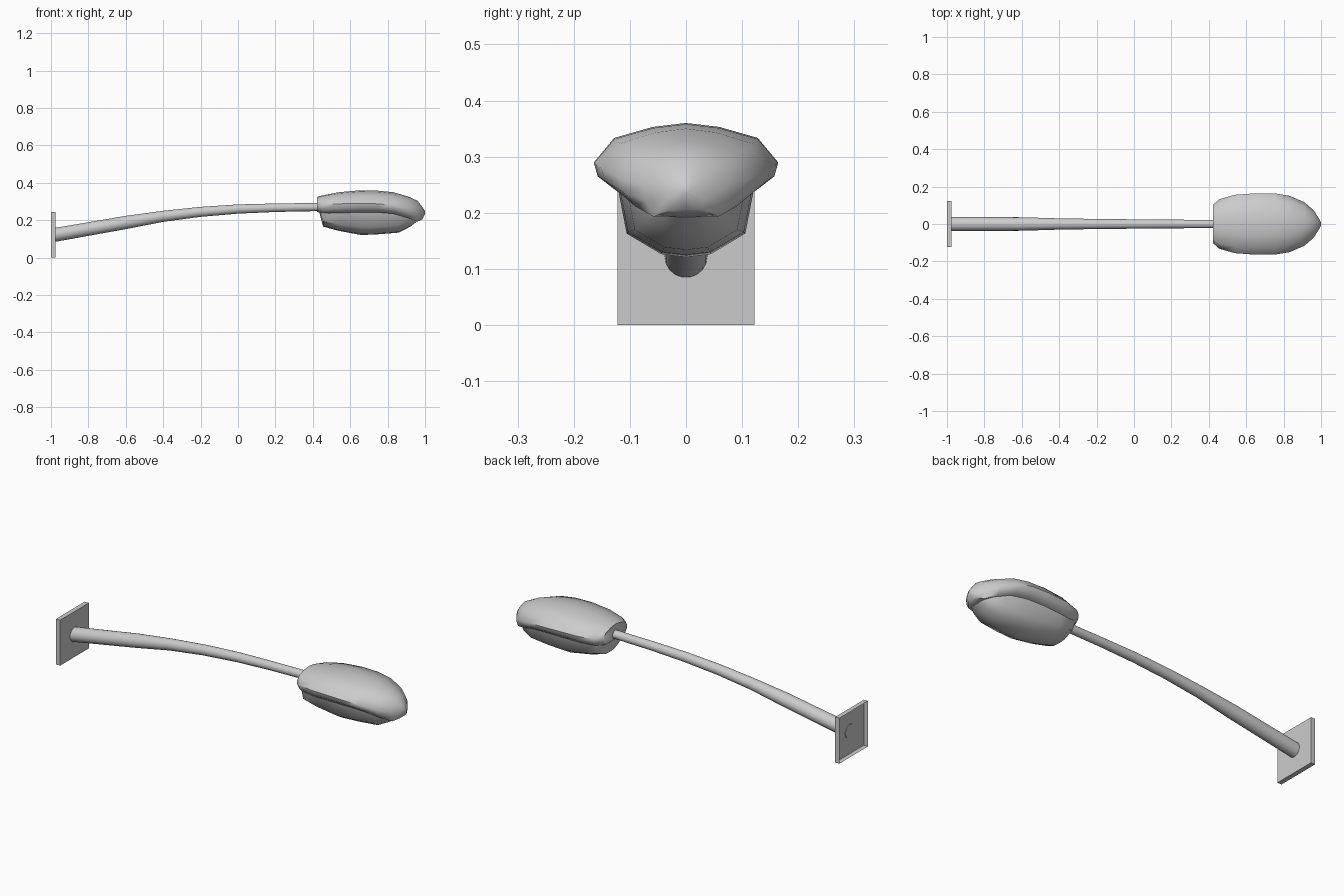
import bpy, bmesh, math

if "Cube" in bpy.data.objects:
    bpy.data.objects.remove(bpy.data.objects["Cube"])


def finish(name, bm, angle=None):
    bmesh.ops.remove_doubles(bm, verts=bm.verts, dist=1e-5)
    bmesh.ops.recalc_face_normals(bm, faces=bm.faces)
    me = bpy.data.meshes.new(name)
    bm.to_mesh(me)
    bm.free()
    ob = bpy.data.objects.new(name, me)
    bpy.context.collection.objects.link(ob)
    if angle:
        bpy.ops.object.select_all(action='DESELECT')
        ob.select_set(True)
        bpy.context.view_layer.objects.active = ob
        bpy.ops.object.shade_smooth_by_angle(angle=math.radians(angle))
    return ob


def loft(name, rings, angle):
    # skin closed rings of points and cap both ends
    bm = bmesh.new()
    vr = [[bm.verts.new(p) for p in r] for r in rings]
    n = len(vr[0])
    for a, b in zip(vr, vr[1:]):
        for i in range(n):
            j = (i + 1) % n
            bm.faces.new((a[i], a[j], b[j], b[i]))
    bm.faces.new(vr[0])
    bm.faces.new(vr[-1])
    return finish(name, bm, angle)


def mirrored(x, half):
    # half profile starts on the centre line; copy it to the other side
    other = [(-y, z) for y, z in reversed(half) if y > 1e-6]
    return [(x, y, z) for y, z in half + other]


# wall plate, a shallow box open at the back
bm = bmesh.new()
bmesh.ops.create_cube(bm, size=1)
for v in bm.verts:
    v.co = (-0.9875 + v.co.x * 0.025, v.co.y * 0.244, 0.1225 + v.co.z * 0.245)
back = [f for f in bm.faces if f.calc_center_median().x < -0.999]
bmesh.ops.delete(bm, geom=back, context='FACES_ONLY')
finish("wall_plate", bm)

# tapered curved arm: x, centre height, radius
arm = [(-0.978, 0.122, 0.038), (-0.8, 0.153, 0.037), (-0.6, 0.188, 0.036),
       (-0.4, 0.221, 0.030), (-0.2, 0.245, 0.027), (0.0, 0.260, 0.025),
       (0.2, 0.267, 0.023), (0.44, 0.271, 0.022)]
rings = []
for x, z, r in arm:
    rings.append([(x, r * math.cos(t), z + r * math.sin(t))
                  for t in (2 * math.pi * k / 18 for k in range(18))])
loft("arm", rings, 40)

# lamp hood: x, half width, top, widest level, lower rim
hood = [(0.422, 0.102, 0.325, 0.282, 0.245), (0.455, 0.132, 0.334, 0.284, 0.237),
        (0.54, 0.156, 0.350, 0.288, 0.238), (0.65, 0.164, 0.360, 0.290, 0.242),
        (0.75, 0.164, 0.358, 0.288, 0.242), (0.83, 0.151, 0.350, 0.280, 0.235),
        (0.91, 0.117, 0.327, 0.262, 0.212), (0.96, 0.074, 0.304, 0.248, 0.193),
        (0.985, 0.036, 0.272, 0.240, 0.205), (1.0, 0.008, 0.250, 0.242, 0.233)]
rings = []
for x, w, top, mid, rim in hood:
    h = top - mid
    rings.append(mirrored(x, [(0, top), (0.36 * w, top - 0.1 * h),
                              (0.78 * w, top - 0.38 * h), (w, mid),
                              (0.96 * w, mid - 0.5 * (mid - rim)),
                              (0.78 * w, rim), (0, rim)]))
loft("lamp_hood", rings, 50)

# lens bowl under the hood: x, half width, top, bottom
lens = [(0.435, 0.098, 0.252, 0.240), (0.455, 0.110, 0.252, 0.166),
        (0.54, 0.120, 0.252, 0.143), (0.66, 0.123, 0.252, 0.121),
        (0.75, 0.120, 0.252, 0.125), (0.86, 0.106, 0.245, 0.134),
        (0.92, 0.080, 0.230, 0.165), (0.955, 0.050, 0.215, 0.192)]
rings = []
for x, w, top, bot in lens:
    h = top - bot
    rings.append(mirrored(x, [(0, top), (w, top), (0.86 * w, bot + 0.32 * h),
                              (0.36 * w, bot + 0.04 * h), (0, bot)]))
loft("lens_bowl", rings, 50)
